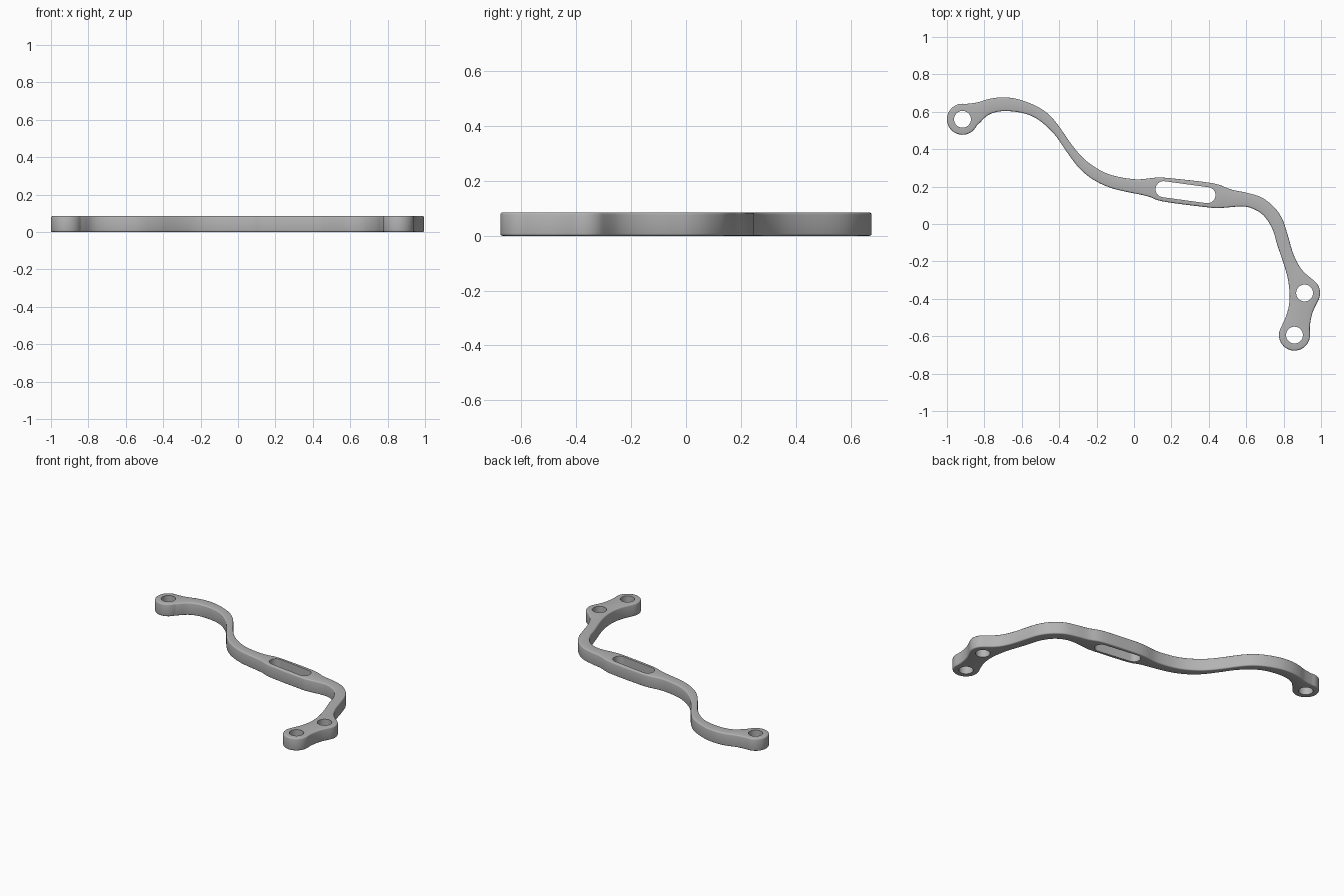
import bpy, bmesh
from math import sin, cos, pi, radians
from mathutils import Vector

default = bpy.data.objects.get("Cube")
if default:
    bpy.data.objects.remove(default)

HEIGHT, ROUND, TAB = 0.085, 0.008, 0.083
LEFT_TAB = Vector((-0.917, 0.56))
UPPER_TAB = Vector((0.912, -0.369))
LOWER_TAB = Vector((0.858, -0.594))


def arc(centre, radius, start, end, steps):
    """Points along a circular arc, angles in degrees."""
    angles = [radians(start + (end - start) * i / steps) for i in range(steps + 1)]
    return [centre + radius * Vector((cos(a), sin(a))) for a in angles]


def smooth_path(points, steps=5):
    """Catmull-Rom curve through the points, without its two end controls."""
    path = []
    for a, b, c, d in zip(points, points[1:], points[2:], points[3:]):
        for i in range(steps):
            t = i / steps
            path.append(0.5 * (2 * b + (c - a) * t + (2 * a - 5 * b + 4 * c - d) * t ** 2
                               + (3 * b - a - 3 * c + d) * t ** 3))
    return path


def edge(start, coords, end):
    """Smooth arm edge joining the end of one arc to the start of the next."""
    return smooth_path(start[-2:] + [Vector(p) for p in coords] + end[:2])[1:]


# Rounded tab ends, clockwise
left_end = arc(LEFT_TAB, TAB, -25, -280, 30)
upper_end = arc(UPPER_TAB, TAB, 55, -25, 10)
lower_end = arc(LOWER_TAB, TAB, 0, -200, 24)

# Arm edges between the tabs
back_edge = edge(left_end, [
    (-0.837, 0.65), (-0.773, 0.669), (-0.698, 0.677), (-0.612, 0.665), (-0.505, 0.621),
    (-0.425, 0.553), (-0.318, 0.404), (-0.238, 0.324), (-0.131, 0.265), (0.008, 0.239),
    (0.12, 0.248), (0.211, 0.243), (0.425, 0.217), (0.52, 0.184), (0.602, 0.167),
    (0.682, 0.142), (0.751, 0.088), (0.794, 0.024), (0.821, -0.056), (0.853, -0.163),
    (0.896, -0.243)], upper_end)
end_edge = edge(upper_end, [(0.956, -0.47), (0.941, -0.54)], lower_end)
front_edge = edge(lower_end, [
    (0.816, -0.484), (0.832, -0.404), (0.826, -0.313), (0.805, -0.227), (0.767, -0.115),
    (0.741, -0.029), (0.698, 0.04), (0.644, 0.078), (0.58, 0.094), (0.468, 0.086),
    (0.404, 0.088), (0.158, 0.12), (0.067, 0.15), (-0.104, 0.187), (-0.211, 0.233),
    (-0.291, 0.297), (-0.361, 0.388), (-0.425, 0.479), (-0.505, 0.553), (-0.586, 0.591),
    (-0.693, 0.604), (-0.773, 0.586), (-0.826, 0.54)], left_end)
outline = left_end + back_edge + upper_end + end_edge + lower_end + front_edge

# Screw holes and the slanted slot
holes = [arc(c, 0.045, 0, 360, 36)[:-1] for c in (LEFT_TAB, UPPER_TAB, LOWER_TAB)]
slot_a, slot_b = Vector((0.158, 0.186)), Vector((0.393, 0.154))
holes.append(arc(slot_a, 0.043, 82, 262, 16) + arc(slot_b, 0.043, -98, 82, 16))


def clean(loop):
    """Drop repeated points."""
    return [p for i, p in enumerate(loop) if (p - loop[i - 1]).length > 0.001]


def inset(loop, amount):
    """Move a clockwise loop inward along its normals."""
    result = []
    for i, p in enumerate(loop):
        along = (loop[(i + 1) % len(loop)] - loop[i - 1]).normalized()
        result.append(p + amount * Vector((along.y, -along.x)))
    return result


def add_wall(bm, loop, profile):
    """Sweep a loop through (inset, height) steps; return its bottom and top edges."""
    rings = [[bm.verts.new((p.x, p.y, z)) for p in inset(loop, d)] for d, z in profile]
    n = len(loop)
    for low, high in zip(rings, rings[1:]):
        for i in range(n):
            j = (i + 1) % n
            bm.faces.new((low[i], low[j], high[j], high[i]))
    return [[bm.edges.get((r[i], r[(i + 1) % n])) for i in range(n)]
            for r in (rings[0], rings[-1])]


# Rounded rim profile for the outside, straight walls for the holes
quarter = [(ROUND * (1 - sin(a)), ROUND * (1 - cos(a))) for a in (0, pi / 6, pi / 3, pi / 2)]
rim = quarter + [(d, HEIGHT - z) for d, z in reversed(quarter)]
bm = bmesh.new()
walls = [add_wall(bm, clean(outline), rim)]
walls += [add_wall(bm, clean(h), [(0, 0), (0, HEIGHT)]) for h in holes]

# Flat bottom and top faces
for side in (0, 1):
    bmesh.ops.triangle_fill(bm, use_beauty=True, use_dissolve=False,
                            edges=[e for w in walls for e in w[side]])
bmesh.ops.recalc_face_normals(bm, faces=bm.faces)

mesh = bpy.data.meshes.new("curved_bracket")
bm.to_mesh(mesh)
bm.free()
bracket = bpy.data.objects.new("curved_bracket", mesh)
bpy.context.collection.objects.link(bracket)

# Plain grey finish
grey = bpy.data.materials.new("plain_grey")
grey.use_nodes = True
colour = (0.45, 0.45, 0.45, 1)
grey.diffuse_color = colour
grey.node_tree.nodes["Principled BSDF"].inputs["Base Color"].default_value = colour
mesh.materials.append(grey)

bpy.context.view_layer.objects.active = bracket
bracket.select_set(True)
bpy.ops.object.shade_smooth_by_angle(angle=radians(35))
